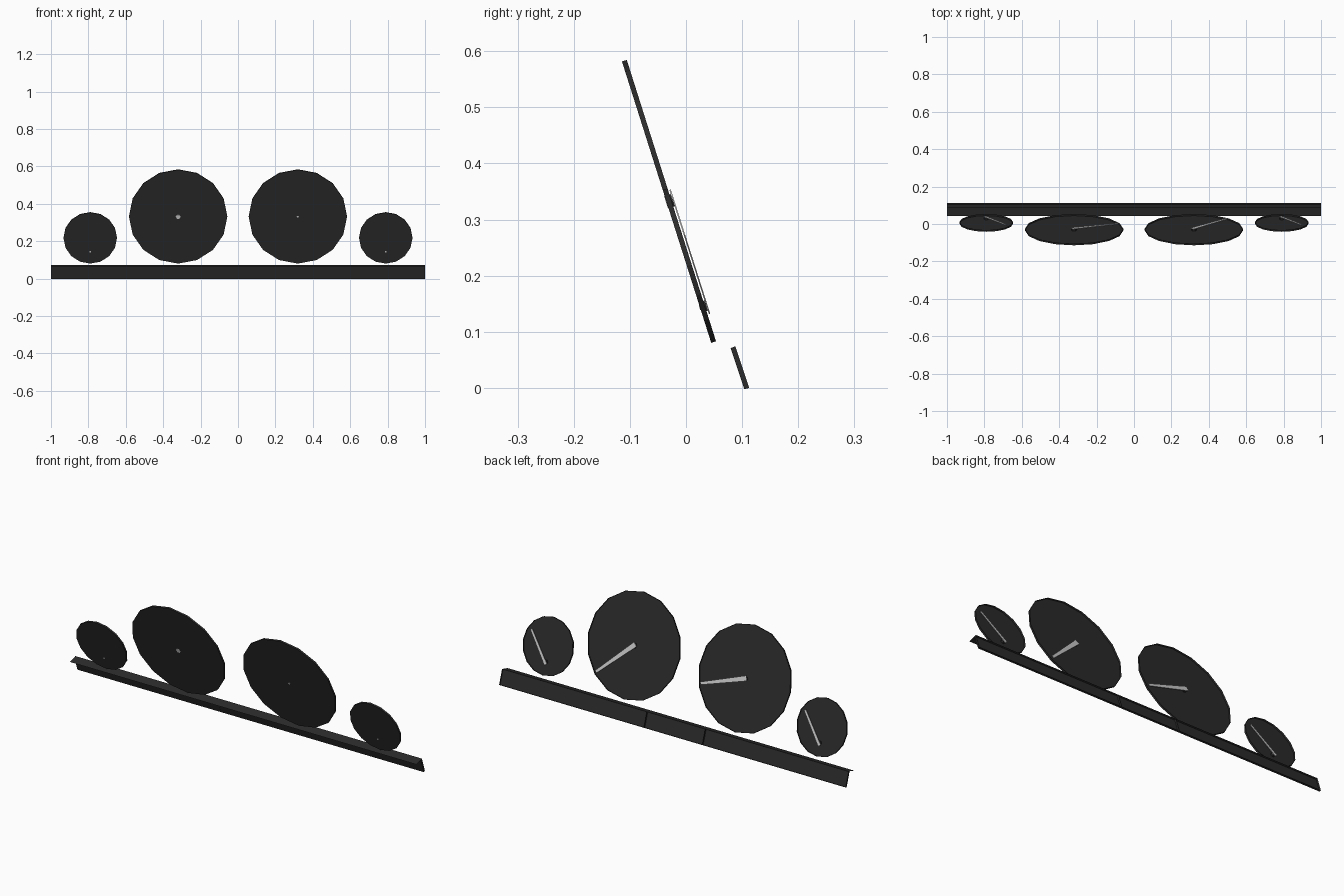
import bpy, bmesh, math
from mathutils import Vector

if "Cube" in bpy.data.objects:
    bpy.data.objects.remove(bpy.data.objects["Cube"])

def material(name, c):
    m = bpy.data.materials.new(name)
    m.diffuse_color = (*c, 1)
    m.use_nodes = True
    m.node_tree.nodes["Principled BSDF"].inputs["Base Color"].default_value = m.diffuse_color
    return m

BLACK = material("gauge black", (0.024, 0.024, 0.024))
LIGHT = material("needle light grey", (0.6, 0.6, 0.6))

TILT = math.radians(17.6)
UP = Vector((0, -math.sin(TILT), math.cos(TILT)))     # up along the tilted dials
OUT = Vector((0, math.cos(TILT), math.sin(TILT)))     # towards the viewed (back) side
FOOT = Vector((0, 0.0535, 0.083))                     # lowest point of every dial
DEPTH = 0.009

def point(x, v, w):
    return Vector((x, 0, 0)) + FOOT + UP * v + OUT * w

def finish(bm, name, mat, recalc=False):
    if recalc:
        bmesh.ops.recalc_face_normals(bm, faces=bm.faces[:])
    me = bpy.data.meshes.new(name)
    bm.to_mesh(me)
    bm.free()
    me.materials.append(mat)
    ob = bpy.data.objects.new(name, me)
    bpy.context.collection.objects.link(ob)
    return ob

def prism(name, outline, w0, w1, mat):
    """Closed prism on the dial plane from an outline of (x, v) points."""
    bm = bmesh.new()
    a = [bm.verts.new(point(x, v, w0)) for x, v in outline]
    b = [bm.verts.new(point(x, v, w1)) for x, v in outline]
    n = len(outline)
    bm.faces.new(a)
    bm.faces.new(b)
    for i in range(n):
        j = (i + 1) % n
        bm.faces.new((a[i], a[j], b[j], b[i]))
    return finish(bm, name, mat, True)

def ring(x, v, r, n):
    return [(x + r * math.cos(2 * math.pi * i / n), v + r * math.sin(2 * math.pi * i / n))
            for i in range(n)]

def dial(name, x, r):
    """Shallow open dish: recessed face plus a rim wall."""
    pts = ring(x, r, r, 16)
    bm = bmesh.new()
    face = [bm.verts.new(point(px, v, -DEPTH)) for px, v in pts]
    rim = [bm.verts.new(point(px, v, 0)) for px, v in pts]
    bm.faces.new(face[::-1])
    for i in range(16):
        j = (i + 1) % 16
        bm.faces.new((face[i], face[j], rim[j], rim[i]))
    finish(bm, name, BLACK)

def needle(name, x, v, dx, dv, w0, w1, hub, tip):
    """Tapered pointer with a hub and the spindle end seen through the dial."""
    d = Vector((dx, dv))
    n = Vector((-dv, dx)).normalized()
    p = Vector((x, v))
    tail = p - d.normalized() * 0.014
    end = p + d
    outline = [tail - n * w0, end - n * w1, end + n * w1, tail + n * w0]
    prism(name + "_needle", [tuple(q) for q in outline], 0.0025, 0.005, LIGHT)
    prism(name + "_hub", ring(x, v, hub, 6), -DEPTH, 0.0024, BLACK)
    prism(name + "_spindle", ring(x, v, tip, 6), -DEPTH - 0.001, -DEPTH + 0.001, LIGHT)

# Dials and needles
R, S = 0.263, 0.143
for side, x in (("left", -0.32), ("right", 0.32)):
    dial(side + "_large_dial", x, R)
for side, x in (("left", -0.79), ("right", 0.79)):
    dial(side + "_small_dial", x, S)
    needle(side + "_small", x, 0.066, 0.105, 0.135, 0.008, 0.006, 0.011, 0.005)
needle("left_large", -0.32, R, 0.235, -0.082, 0.013, 0.007, 0.013, 0.013)
needle("right_large", 0.32, R, 0.18, -0.172, 0.013, 0.007, 0.013, 0.006)

# Lower strip: three recessed windows in a leaning panel
TOP, BOTTOM = (0.088, 0.074), (0.1125, 0.0)
bm = bmesh.new()
cols = [(bm.verts.new((x, *BOTTOM)), bm.verts.new((x, *TOP))) for x in (-1, -0.172, 0.165, 1)]
faces = [bm.faces.new((a[0], a[1], b[1], b[0])) for a, b in zip(cols, cols[1:])]
bmesh.ops.inset_individual(bm, faces=faces, thickness=0.008)
bmesh.ops.inset_individual(bm, faces=faces, thickness=0.0003, depth=-DEPTH)
finish(bm, "indicator_panel", BLACK)

# Thin shelf running forward from the top of the panel
bm = bmesh.new()
bm.faces.new([bm.verts.new(c) for c in ((-1, 0.042, 0.061), (1, 0.042, 0.061),
                                        (1, *TOP), (-1, *TOP))])
finish(bm, "panel_shelf", BLACK)
